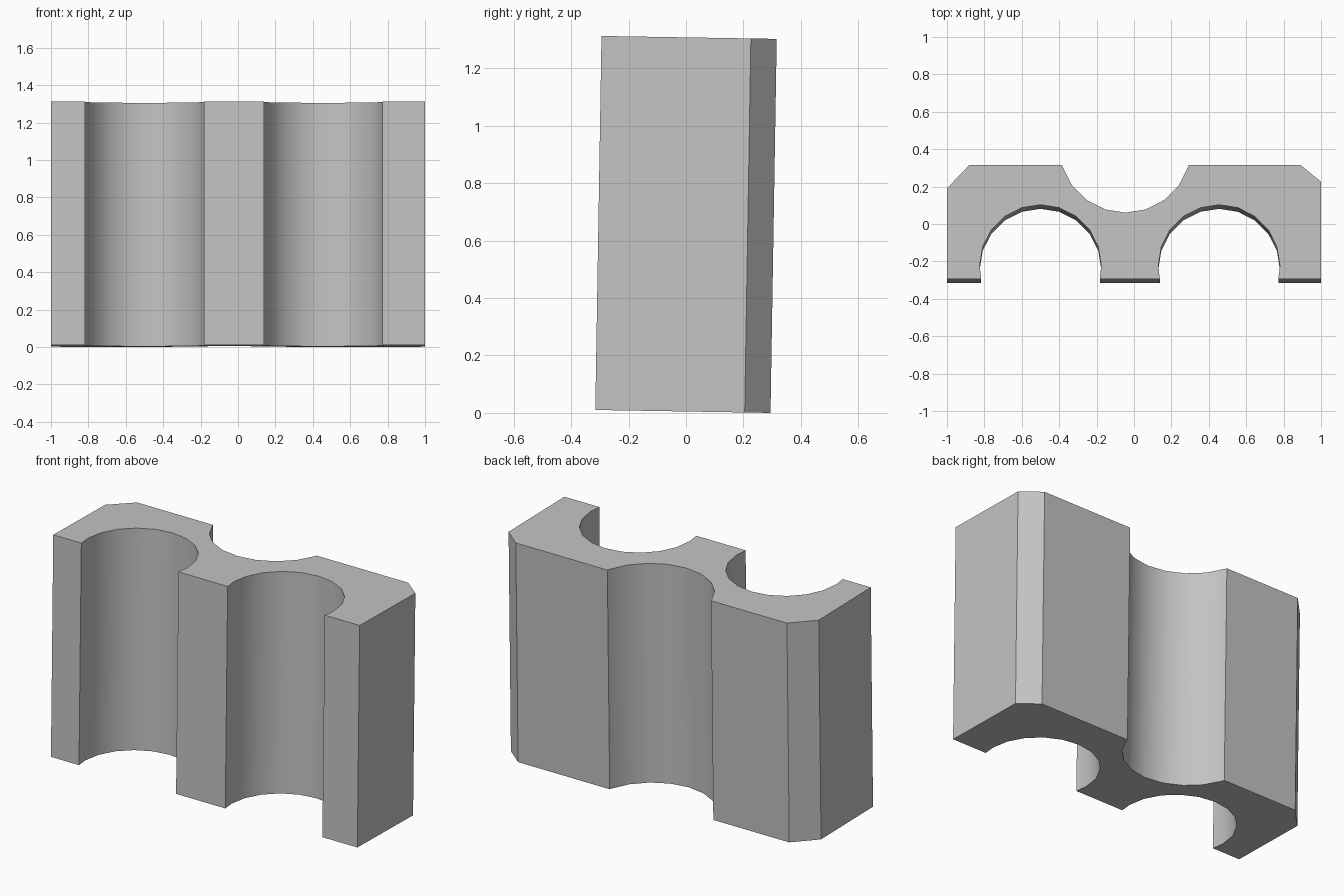
import bpy, bmesh
from math import sin, cos, asin, pi, radians
from mathutils import Matrix

cube = bpy.data.objects.get("Cube")
if cube:
    bpy.data.objects.remove(cube)

HEIGHT, HALF_DEPTH, TILT = 1.302, 0.305, radians(-0.95)
STEP = pi / 10


def groove(cx, apex, radius, side):
    """Round groove open to the face at y = side * HALF_DEPTH, listed by rising x."""
    cy = apex + side * radius
    # Angle past the quarter turn at which the arc meets the open face
    end = pi / 2 + asin((side * HALF_DEPTH - cy) * -side / radius) * -1
    inner = [i * STEP for i in range(-9, 10) if abs(i * STEP) < end - 0.01]
    return [(cx + radius * sin(a), cy - side * radius * cos(a))
            for a in [-end, *inner, end]]


# Cross-section: front face with two grooves, back face with one and cut corners
front, back = -HALF_DEPTH, HALF_DEPTH
outline = [(-1, front)]
outline += groove(-0.5, 0.092, 0.325, -1)
outline += groove(0.455, 0.092, 0.325, -1)
outline += [(1, front), (1, 0.215), (0.89, back)]
outline += reversed(groove(-0.046, 0.05, 0.352, 1))
outline += [(-0.88, back), (-1, 0.18)]

# Extrude the section and lean it slightly backwards
bm = bmesh.new()
base = bm.faces.new([bm.verts.new((x, y, -HEIGHT / 2)) for x, y in outline])
top = bmesh.ops.extrude_face_region(bm, geom=[base], use_keep_orig=True)
bmesh.ops.translate(bm, vec=(0, 0, HEIGHT),
                    verts=[g for g in top["geom"] if isinstance(g, bmesh.types.BMVert)])
bmesh.ops.recalc_face_normals(bm, faces=bm.faces)
bm.transform(Matrix.Rotation(TILT, 4, "X"))
lowest = min(v.co.z for v in bm.verts)
bm.transform(Matrix.Translation((0, 0, -lowest)))

mesh = bpy.data.meshes.new("grooved_block")
bm.to_mesh(mesh)
bm.free()
block = bpy.data.objects.new("grooved_block", mesh)
bpy.context.collection.objects.link(block)

# Plain grey material
grey = bpy.data.materials.new("light_grey")
grey.use_nodes = True
colour = (0.55, 0.55, 0.55, 1)
grey.diffuse_color = colour
grey.node_tree.nodes["Principled BSDF"].inputs["Base Color"].default_value = colour
mesh.materials.append(grey)

# Smooth groove walls, sharp corners
bpy.ops.object.select_all(action="DESELECT")
block.select_set(True)
bpy.context.view_layer.objects.active = block
bpy.ops.object.shade_smooth_by_angle(angle=radians(30))
